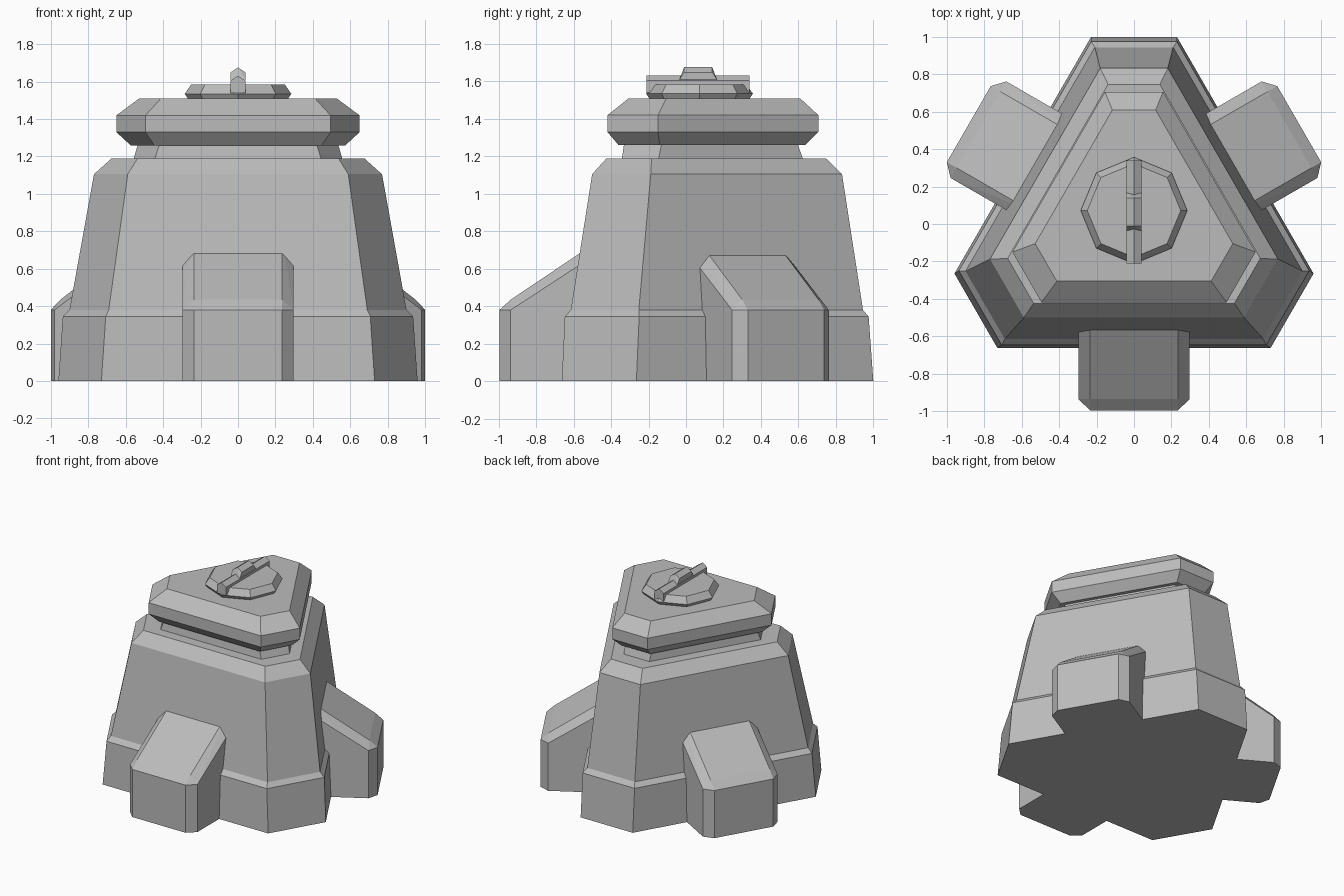
import bpy, bmesh
from math import cos, sin, pi, radians
from mathutils import Matrix, Vector

cube = bpy.data.objects.get("Cube")
if cube:
    bpy.data.objects.remove(cube, do_unlink=True)

grey = bpy.data.materials.new("plain grey")
grey.use_nodes = True
colour = (0.5, 0.5, 0.5, 1)
grey.diffuse_color = colour
grey.node_tree.nodes["Principled BSDF"].inputs["Base Color"].default_value = colour


def finish(name, bm):
    bmesh.ops.recalc_face_normals(bm, faces=bm.faces)
    mesh = bpy.data.meshes.new(name)
    bm.to_mesh(mesh)
    bm.free()
    mesh.materials.append(grey)
    obj = bpy.data.objects.new(name, mesh)
    bpy.context.collection.objects.link(obj)
    return obj


def loft(name, rings):
    """Skin a stack of equal-length point rings and cap both ends."""
    bm = bmesh.new()
    rows = [[bm.verts.new(p) for p in ring] for ring in rings]
    n = len(rows[0])
    for low, high in zip(rows, rows[1:]):
        for i in range(n):
            j = (i + 1) % n
            bm.faces.new((low[i], low[j], high[j], high[i]))
    bm.faces.new(rows[0])
    bm.faces.new(rows[-1])
    return finish(name, bm)


def hull(name, points):
    """Convex solid with its coplanar triangles merged."""
    bm = bmesh.new()
    for p in points:
        bm.verts.new(p)
    bmesh.ops.convex_hull(bm, input=bm.verts)
    bmesh.ops.dissolve_limit(bm, angle_limit=radians(1), verts=bm.verts, edges=bm.edges)
    return finish(name, bm)


def cut_triangle(z, side, corner, cy):
    """Triangle with cut corners, from its side and corner distances."""
    x = (corner - side / 2) / (3 ** 0.5 / 2)
    ring = []
    for k in range(3):
        turn = Matrix.Rotation(k * 2 * pi / 3, 3, 'Z')
        for s in (-1, 1):
            ring.append(turn @ Vector((s * x, -side, 0)) + Vector((0, cy, z)))
    return ring


def stack(name, *levels):
    return loft(name, [cut_triangle(*level) for level in levels])


# Tapered body with a plinth, shoulder and neck
stack("body",
      (0, .687, .976, .024), (.345, .673, .949, .026),
      (.38, .641, .919, .026), (1.105, .549, .785, .048),
      (1.19, .47, .70, .046))
stack("neck", (1.17, .39, .585, .045), (1.27, .375, .55, .045))

# Overhanging bevelled lid
stack("lid",
      (1.26, .405, .59, .045), (1.33, .465, .661, .046),
      (1.42, .465, .661, .046), (1.51, .372, .543, .066))

# Three sloped buttresses
for k, name in enumerate(("front_buttress", "left_buttress", "right_buttress")):
    points = []
    for s in (-1, 1):
        points += [(s * .235, -1.02, 0), (s * .235, -1.02, .38),
                   (s * .298, -.96, 0), (s * .298, -.96, .38),
                   (s * .235, -.96, .435),
                   (s * .298, -.47, 0), (s * .298, -.47, .70),
                   (s * .235, -.47, .764)]
    place = Matrix.Translation((0, .024, 0)) @ Matrix.Rotation(k * 2 * pi / 3, 4, 'Z')
    hull(name, [place @ Vector(p) for p in points])

# Eight-sided hatch on the lid
loft("hatch", [[(r * cos(i * pi / 4), .072 + r * sin(i * pi / 4), z) for i in range(8)]
               for r, z in ((.265, 1.505), (.285, 1.535), (.25, 1.585))])


# Ridged handle with a raised middle
def ridge(name, bottom, top, y_low, y_high):
    points = []
    for y, z, drop in ((y_low[0], bottom, 0), (y_high[0], bottom, 0),
                       (y_low[1], top, .027), (y_high[1], top, .027)):
        points += [(-.04, y, z - drop), (.04, y, z - drop), (0, y, z)]
    return hull(name, points)


ridge("handle_bar", 1.54, 1.632, (-.21, -.21), (.34, .34))
ridge("handle_grip", 1.61, 1.676, (-.035, -.01), (.165, .14))
